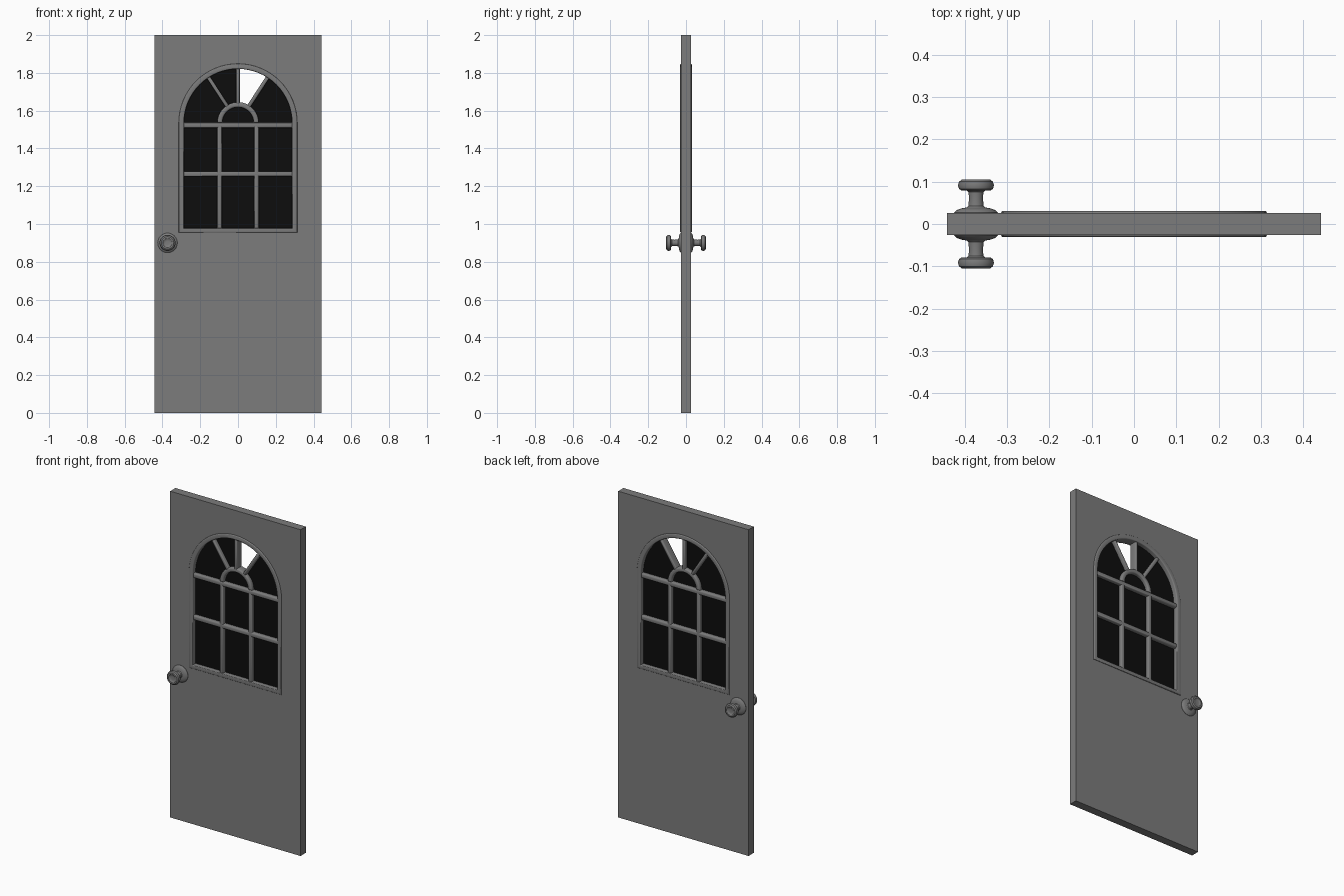
import bpy, bmesh, math
from mathutils import Matrix

if "Cube" in bpy.data.objects:
    bpy.data.objects.remove(bpy.data.objects["Cube"])


def material(name, c):
    m = bpy.data.materials.new(name)
    m.diffuse_color = (c, c, c, 1)
    m.use_nodes = True
    m.node_tree.nodes["Principled BSDF"].inputs["Base Color"].default_value = m.diffuse_color
    return m


GREY = material("door grey", 0.2)
BLACK = material("glass black", 0.004)
CZ, R = 1.535, 0.288          # arch centre height and opening radius


def finish(ob, mat):
    ob.data.materials.clear()
    ob.data.materials.append(mat)
    bpy.ops.object.select_all(action='DESELECT')
    ob.select_set(True)
    bpy.context.view_layer.objects.active = ob
    bpy.ops.object.shade_smooth_by_angle(angle=math.radians(35))


def plate(name, loops, half, bevel, mat):
    """Filled outline(s) in x-z, extruded along y with rounded edges."""
    cu = bpy.data.curves.new(name, 'CURVE')
    cu.dimensions, cu.fill_mode = '2D', 'BOTH'
    cu.extrude = half - bevel
    cu.bevel_depth, cu.bevel_resolution, cu.offset = bevel, 2, -bevel
    for pts in loops:
        s = cu.splines.new('POLY')
        s.points.add(len(pts) - 1)
        for p, (x, z) in zip(s.points, pts):
            p.co = (x, z, 0, 1)
        s.use_cyclic_u = True
    ob = bpy.data.objects.new(name, cu)
    bpy.context.collection.objects.link(ob)
    bpy.ops.object.select_all(action='DESELECT')
    ob.select_set(True)
    bpy.context.view_layer.objects.active = ob
    bpy.ops.object.convert(target='MESH')
    ob = bpy.context.object
    ob.data.transform(Matrix.Rotation(math.pi / 2, 4, 'X'))
    bm = bmesh.new()
    bm.from_mesh(ob.data)
    bmesh.ops.remove_doubles(bm, verts=bm.verts, dist=1e-5)
    bmesh.ops.recalc_face_normals(bm, faces=bm.faces)
    bm.to_mesh(ob.data)
    bm.free()
    finish(ob, mat)
    return ob


def arc(r, a0, a1, n=32):
    return [(r * math.cos(math.radians(a0 + (a1 - a0) * i / n)),
             CZ + r * math.sin(math.radians(a0 + (a1 - a0) * i / n))) for i in range(n + 1)]


def arch(r, bottom):
    return [(-r, bottom), (r, bottom)] + arc(r, 0, 180)


def bar(name, a, b, w):
    """Straight glazing bar between two x-z points."""
    dx, dz = b[0] - a[0], b[1] - a[1]
    k = w / 2 / math.hypot(dx, dz)
    nx, nz = -dz * k, dx * k
    plate(name, [[(a[0] + nx, a[1] + nz), (a[0] - nx, a[1] - nz),
                  (b[0] - nx, b[1] - nz), (b[0] + nx, b[1] + nz)]], 0.025, 0.009, GREY)


# door slab with arched opening
plate("door_slab", [[(-.442, 0), (.442, 0), (.442, 2), (-.442, 2)], arch(R + .004, .972)],
      0.0255, 0, GREY)
# raised moulding round the opening
plate("window_moulding", [arch(.314, .954), arch(R - .002, .978)], 0.031, 0.006, GREY)

# glazing bars
for z in (1.265, 1.523):
    bar("horizontal_bar", (-.295, z), (.295, z), .028)
for x in (-.097, .097):
    bar("vertical_bar", (x, .965), (x, 1.53), .026)
plate("small_arch_bar", [arc(.11, 0, 180) + arc(.083, 180, 0)], 0.025, 0.009, GREY)
for deg in (57, 90, 123):
    c, s = math.cos(math.radians(deg)), math.sin(math.radians(deg))
    bar("fan_bar", (.095 * c, CZ + .095 * s), (.293 * c, CZ + .293 * s), .02)

# glass, with the fan pane right of centre left open
plate("glass", [[(-.291, .973), (.291, .973)] + arc(.291, 0, 57)
                + arc(.097, 57, 90, 8) + arc(.291, 90, 180)], 0.003, 0, BLACK)

# turned door knobs, one on each side: (radius, distance from door centre)
PROFILE = [(.052, .022), (.052, .027), (.046, .033), (.034, .037), (.022, .039), (.018, .043),
           (.0165, .06), (.0175, .075), (.022, .079), (.034, .079), (.040, .083), (.0425, .091),
           (.040, .100), (.033, .105), (.024, .105), (.019, .101), (.010, .100), (0, .100)]
for side, label in ((-1, "front_knob"), (1, "back_knob")):
    bm = bmesh.new()
    vs = [bm.verts.new((r, side * y, 0)) for r, y in PROFILE]
    es = [bm.edges.new(p) for p in zip(vs, vs[1:])]
    bmesh.ops.spin(bm, geom=vs + es, cent=(0, 0, 0), axis=(0, 1, 0),
                   angle=2 * math.pi, steps=32, use_merge=True)
    bmesh.ops.remove_doubles(bm, verts=bm.verts, dist=1e-5)
    bmesh.ops.recalc_face_normals(bm, faces=bm.faces)
    bmesh.ops.translate(bm, verts=bm.verts, vec=(-.373, 0, .9))
    me = bpy.data.meshes.new(label)
    bm.to_mesh(me)
    bm.free()
    # open shell: make sure the cap faces outwards
    cap = max(me.polygons, key=lambda p: -((p.center.x + .373) ** 2 + (p.center.z - .9) ** 2))
    if cap.normal.y * side < 0:
        me.flip_normals()
    ob = bpy.data.objects.new(label, me)
    bpy.context.collection.objects.link(ob)
    finish(ob, GREY)
